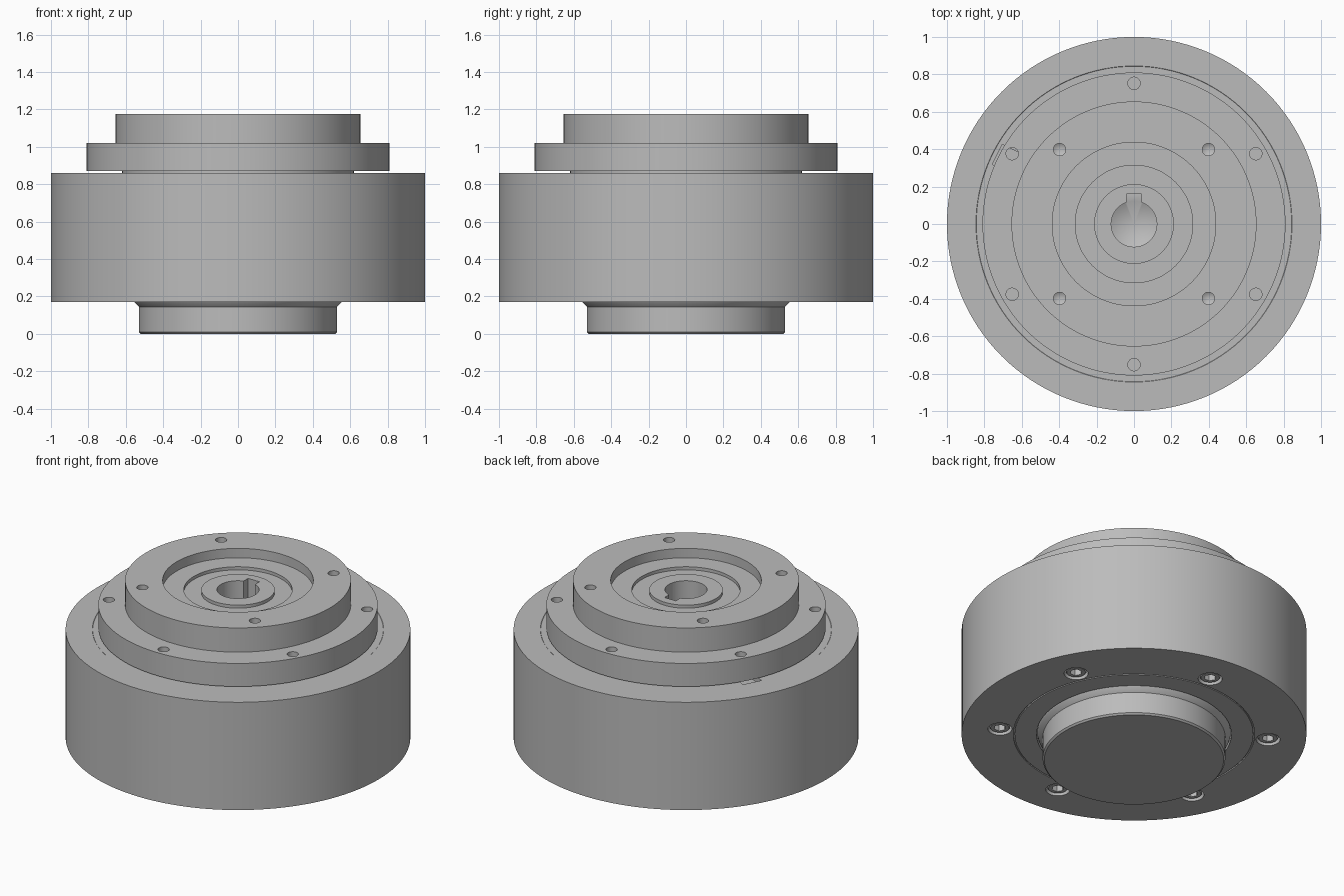
import bpy, bmesh
from math import cos, sin, pi, radians

cube = bpy.data.objects.get("Cube")
if cube:
    bpy.data.objects.remove(cube, do_unlink=True)

# Single brushed grey for every part
GREY = 0.5
steel = bpy.data.materials.new("grey steel")
steel.use_nodes = True
steel.diffuse_color = (GREY, GREY, GREY, 1)
steel.node_tree.nodes["Principled BSDF"].inputs["Base Color"].default_value = (GREY, GREY, GREY, 1)


def lathe(name, profile, centre=(0, 0), sides=128, closed=False, turn=0.0):
    """Revolve (radius, height) points about a vertical axis; radius 0 makes a pole."""
    bm = bmesh.new()
    rings = []
    for r, z in profile:
        count = sides if r > 0 else 1
        angles = [turn + 2 * pi * i / sides for i in range(count)]
        rings.append([bm.verts.new((centre[0] + r * cos(a), centre[1] + r * sin(a), z)) for a in angles])
    pairs = list(zip(rings, rings[1:]))
    if closed:
        pairs.append((rings[-1], rings[0]))
    for low, high in pairs:
        for i in range(sides):
            j = (i + 1) % sides
            quad = [low[i % len(low)], low[j % len(low)], high[j % len(high)], high[i % len(high)]]
            bm.faces.new(list(dict.fromkeys(quad)))
    bmesh.ops.recalc_face_normals(bm, faces=bm.faces)
    mesh = bpy.data.meshes.new(name)
    bm.to_mesh(mesh)
    bm.free()
    mesh.materials.append(steel)
    obj = bpy.data.objects.new(name, mesh)
    bpy.context.collection.objects.link(obj)
    return obj


def box(name, centre, size):
    bpy.ops.mesh.primitive_cube_add(size=1, location=centre)
    obj = bpy.context.object
    obj.name = name
    obj.scale = size
    obj.data.materials.append(steel)
    return obj


def select(obj):
    bpy.ops.object.select_all(action="DESELECT")
    obj.select_set(True)
    bpy.context.view_layer.objects.active = obj


def cut(target, cutters):
    for cutter in cutters:
        cutter.hide_render = True
        mod = target.modifiers.new("cut", "BOOLEAN")
        mod.operation = "DIFFERENCE"
        mod.solver = "EXACT"
        mod.object = cutter
        select(target)
        bpy.ops.object.modifier_apply(modifier=mod.name)
        bpy.data.objects.remove(cutter, do_unlink=True)


def polar(radius, degrees):
    return radius * cos(radians(degrees)), radius * sin(radians(degrees))


# Housing: wide drum with a fine step on top and a fine groove underneath
housing = lathe("housing", [
    (0.565, 0.17), (0.692, 0.17), (0.692, 0.178), (0.7, 0.178), (0.7, 0.17),
    (1.0, 0.17), (1.0, 0.86), (0.845, 0.86), (0.843, 0.858), (0.565, 0.858)], closed=True)

# Rotor: neck, bolting flange, upper drum, recessed face with hub
rotor = lathe("rotor", [
    (0, 0.4), (0.56, 0.4), (0.56, 0.858), (0.62, 0.858), (0.62, 0.872), (0.81, 0.872),
    (0.81, 1.02), (0.655, 1.02), (0.655, 1.175), (0.437, 1.175), (0.437, 1.115),
    (0.314, 1.115), (0.314, 1.095), (0.213, 1.095), (0.213, 1.115), (0, 1.115)])

# Output boss: flared at the housing, chamfered at the foot
boss = lathe("output_boss", [
    (0, 0), (0.52, 0), (0.53, 0.01), (0.53, 0.145), (0.555, 0.17), (0.56, 0.18), (0.56, 0.4), (0, 0.4)])

# Shaft bore with conical end, and its keyway
cuts = [lathe("bore_cutter", [(0, 0.44), (0.122, 0.5), (0.122, 1.3), (0, 1.3)], sides=64),
        box("keyway_cutter", (0, 0.08, 0.9), (0.08, 0.16, 0.8))]

# Four blind holes in the upper drum
for k in range(4):
    cuts.append(lathe("drum_hole_cutter", [(0, 1.06), (0.033, 1.08), (0.033, 1.3), (0, 1.3)],
                      polar(0.563, 45 + 90 * k), 32))
# Six holes through the flange
for k in range(6):
    cuts.append(lathe("flange_hole_cutter", [(0, 0.865), (0.033, 0.865), (0.033, 1.1), (0, 1.1)],
                      polar(0.752, 30 + 60 * k), 32))
cut(rotor, cuts)

# Small pocket under one flange hole, and six counterbores underneath
pocket = box("pocket_cutter", (*polar(0.76, 153), 0.86), (0.12, 0.12, 0.08))
pocket.rotation_euler.z = radians(153)
cuts = [pocket]
for k in range(6):
    cuts.append(lathe("counterbore_cutter", [(0, 0.1), (0.07, 0.1), (0.07, 0.26), (0, 0.26)],
                      polar(0.78, 24.5 + 60 * k), 32))
cut(housing, cuts)

# Socket head screws sitting in the counterbores
for k in range(6):
    spot = polar(0.78, 24.5 + 60 * k)
    screw = lathe(f"socket_screw_{k + 1}", [
        (0, 0.27), (0.06, 0.27), (0.06, 0.185), (0.054, 0.178), (0, 0.178)], spot, 32)
    cut(screw, [lathe("socket_cutter", [(0, 0.1), (0.036, 0.1), (0.036, 0.225), (0, 0.225)], spot, 6)])

# Smooth round walls, crisp edges
for obj in list(bpy.context.collection.objects):
    if obj.type == "MESH" and steel.name in obj.data.materials:
        select(obj)
        bpy.ops.object.shade_smooth_by_angle(angle=radians(30))
